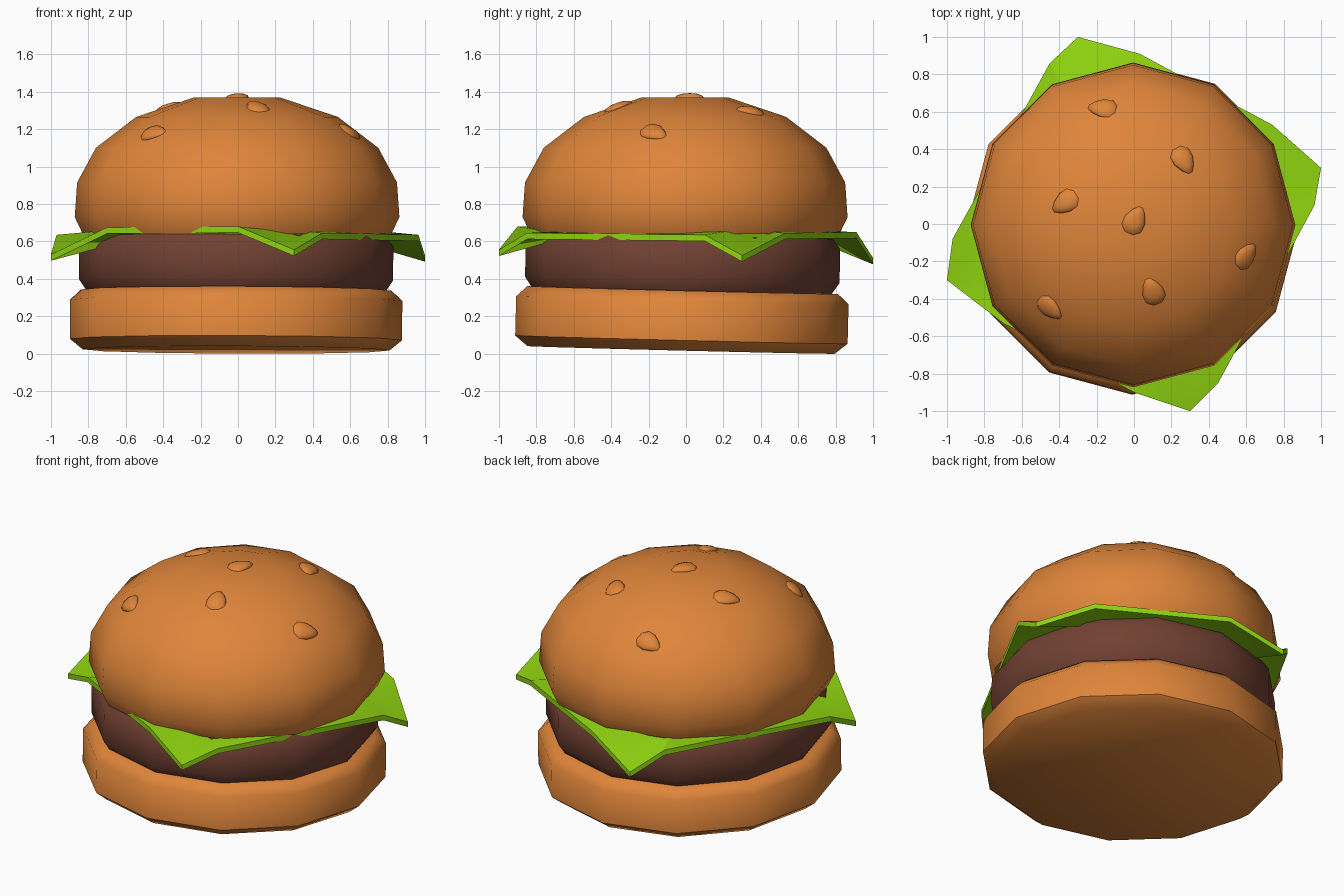
import bpy, bmesh, math
from mathutils import Vector, Matrix
from mathutils.bvhtree import BVHTree

if "Cube" in bpy.data.objects:
    bpy.data.objects.remove(bpy.data.objects["Cube"])


def material(name, rgb):
    m = bpy.data.materials.new(name)
    m.diffuse_color = (*rgb, 1)
    m.use_nodes = True
    m.node_tree.nodes["Principled BSDF"].inputs["Base Color"].default_value = m.diffuse_color
    return m


BUN = material("bun orange", (0.74, 0.235, 0.042))
MEAT = material("meat brown", (0.165, 0.052, 0.032))
LEAF = material("leaf green", (0.28, 0.66, 0.005))


def finish(name, bm, mat, angle):
    bmesh.ops.recalc_face_normals(bm, faces=bm.faces)
    me = bpy.data.meshes.new(name)
    bm.to_mesh(me)
    me.materials.append(mat)
    ob = bpy.data.objects.new(name, me)
    bpy.context.collection.objects.link(ob)
    bpy.ops.object.select_all(action='DESELECT')
    ob.select_set(True)
    bpy.context.view_layer.objects.active = ob
    bpy.ops.object.shade_smooth_by_angle(angle=math.radians(angle))
    return ob


def lathe(profile, sides=12):
    """Stack of rings (radius, z), capped at both ends."""
    bm = bmesh.new()
    rings = []
    for r, z in profile:
        rings.append([bm.verts.new((r * math.cos(i * math.tau / sides),
                                    r * math.sin(i * math.tau / sides), z))
                      for i in range(sides)])
    for a, b in zip(rings, rings[1:]):
        for i in range(sides):
            j = (i + 1) % sides
            bm.faces.new((a[i], a[j], b[j], b[i]))
    bm.faces.new(rings[0][::-1])
    bm.faces.new(rings[-1])
    return bm


# bottom bun, slightly tilted backwards
ob = finish("bottom_bun", lathe([(0.82, -0.16), (0.888, -0.105),
                                 (0.888, 0.105), (0.83, 0.16)]), BUN, 50)
ob.location = (-0.01, -0.022, 0.18)
ob.rotation_euler = (-0.025, 0.004, 0)

# meat patty
ob = finish("patty", lathe([(0.80, -0.15), (0.84, -0.09),
                            (0.84, 0.09), (0.80, 0.145)]), MEAT, 50)
ob.location = (-0.01, -0.018, 0.485)
ob.rotation_euler = (-0.02, 0.003, 0)

# top bun dome
dome = lathe([(0.825, 0.64), (0.868, 0.73), (0.855, 0.915), (0.755, 1.10),
              (0.54, 1.265), (0.235, 1.368)])
bmesh.ops.translate(dome, verts=dome.verts, vec=(-0.005, -0.005, 0))
finish("top_bun", dome, BUN, 50)
dome.normal_update()
tree = BVHTree.FromBMesh(dome)

# lettuce leaf: rotated square with four drooping corners
edge = [(1.0, 0.3, 0.525), (0.74, 0.53, 0.645), (0.03, 0.91, 0.65),
        (-0.3, 1.0, 0.51), (-0.45, 0.86, 0.64), (-0.97, -0.08, 0.635),
        (-1.0, -0.3, 0.53), (-0.70, -0.53, 0.675), (0.0, -0.90, 0.68),
        (0.3, -1.0, 0.555), (0.45, -0.85, 0.645), (0.965, 0.10, 0.635)]
bm = bmesh.new()
top, low = [], []
for t, ring in ((0, top), (0.033, low)):
    outer = [bm.verts.new((x, y, z - t)) for x, y, z in edge]
    inner = [bm.verts.new((x * 0.75, y * 0.75, 0.655 - t)) for x, y, z in edge]
    ring.extend(outer)
    for i in range(12):
        j = (i + 1) % 12
        bm.faces.new((outer[i], outer[j], inner[j], inner[i]))
    bm.faces.new(inner)
for i in range(12):
    j = (i + 1) % 12
    bm.faces.new((top[i], low[i], low[j], top[j]))
finish("lettuce", bm, LEAF, 20)

# sesame seeds: x, y and direction of the narrow tip
seeds = [(-0.17, 0.62, 165), (0.265, 0.34, -62), (-0.37, 0.115, 212),
         (0.005, 0.02, 65), (0.60, -0.17, 40), (0.10, -0.36, 112),
         (-0.45, -0.45, -40)]
for n, (x, y, ang) in enumerate(seeds):
    hit, normal, _, _ = tree.ray_cast(Vector((x, y, 3)), Vector((0, 0, -1)))
    if normal.z < 0:
        normal = -normal
    a = math.radians(ang)
    side = normal.cross(Vector((math.cos(a), math.sin(a), 0))).normalized()
    tip = side.cross(normal)
    bm = bmesh.new()
    bmesh.ops.create_uvsphere(bm, u_segments=10, v_segments=6, radius=1)
    for v in bm.verts:
        taper = 1 - 0.35 * v.co.x
        v.co = Vector((v.co.x * 0.08, v.co.y * 0.058 * taper, v.co.z * 0.024))
    rot = Matrix((tip, side, normal)).transposed()
    bmesh.ops.transform(bm, matrix=Matrix.Translation(hit) @ rot.to_4x4(),
                        verts=bm.verts)
    finish("seed_%d" % (n + 1), bm, BUN, 60)
